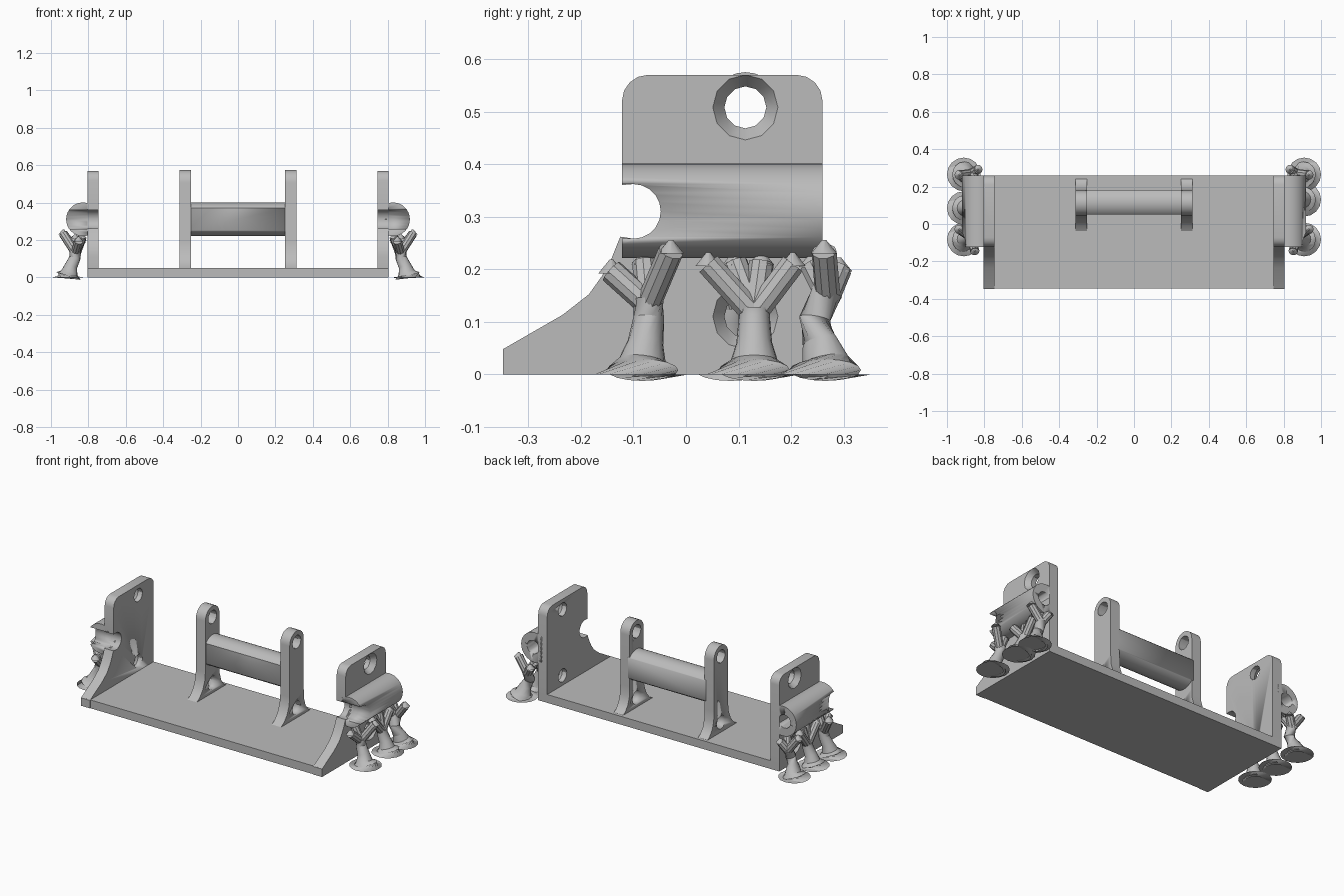
import bpy, bmesh, math
from mathutils import Vector

if "Cube" in bpy.data.objects:
    bpy.data.objects.remove(bpy.data.objects["Cube"])

gray = bpy.data.materials.new("light gray")
gray.diffuse_color = (0.5, 0.5, 0.5, 1)
gray.use_nodes = True
gray.node_tree.nodes["Principled BSDF"].inputs["Base Color"].default_value = gray.diffuse_color


def finish(bm, name, smooth=True):
    bmesh.ops.recalc_face_normals(bm, faces=bm.faces)
    me = bpy.data.meshes.new(name)
    bm.to_mesh(me)
    bm.free()
    ob = bpy.data.objects.new(name, me)
    bpy.context.collection.objects.link(ob)
    me.materials.append(gray)
    if smooth:
        bpy.ops.object.select_all(action='DESELECT')
        ob.select_set(True)
        bpy.context.view_layer.objects.active = ob
        bpy.ops.object.shade_smooth_by_angle(angle=math.radians(30))
    return ob


def plate(name, profile, x0, x1):
    """Extrude a (y, z) outline along x."""
    bm = bmesh.new()
    f = bm.faces.new([bm.verts.new((x0, y, z)) for y, z in profile])
    r = bmesh.ops.extrude_face_region(bm, geom=[f])
    vs = [v for v in r["geom"] if isinstance(v, bmesh.types.BMVert)]
    bmesh.ops.translate(bm, verts=vs, vec=(x1 - x0, 0, 0))
    return finish(bm, name)


def tube(name, rings, sides=12):
    """Skin rings given as (centre, radius), each square to the path."""
    bm = bmesh.new()
    pts = [Vector(c) for c, r in rings]
    axis = pts[-1] - pts[0]
    loops = []
    for i, (c, r) in enumerate(rings):
        d = pts[min(i + 1, len(pts) - 1)] - pts[max(i - 1, 0)]
        if i == 0 and axis.z > 0.05:
            d = Vector((0, 0, 1)) if r > 0.06 else d
        q = axis.to_track_quat('Z', 'Y') if d.length < 1e-6 else d.to_track_quat('Z', 'Y')
        loops.append([bm.verts.new(pts[i] + q @ Vector((r * math.cos(t), r * math.sin(t), 0)))
                      for t in [2 * math.pi * k / sides for k in range(sides)]])
    for a, b in zip(loops, loops[1:]):
        for k in range(sides):
            bm.faces.new((a[k], a[(k + 1) % sides], b[(k + 1) % sides], b[k]))
    bm.faces.new(loops[0])
    bm.faces.new(loops[-1])
    return finish(bm, name)


def cut(ob, cutters, op='DIFFERENCE'):
    for c in cutters:
        m = ob.modifiers.new("cut", 'BOOLEAN')
        m.object, m.operation, m.solver = c, op, 'EXACT'
    bpy.context.view_layer.objects.active = ob
    for m in list(ob.modifiers):
        if m.type == 'BOOLEAN':
            bpy.ops.object.modifier_apply(modifier=m.name)
    for c in cutters:
        bpy.data.objects.remove(c)


def arc(cy, cz, r, a0, a1, n):
    return [(cy + r * math.cos(math.radians(a0 + (a1 - a0) * k / n)),
             cz + r * math.sin(math.radians(a0 + (a1 - a0) * k / n))) for k in range(n + 1)]


HY = 0.113            # hole line
HOLES = (0.508, 0.11)  # hole heights

# base slab
plate("base", [(-0.345, 0), (0.26, 0), (0.26, 0.05), (-0.345, 0.05)], -0.805, 0.805)

# end plate outline: sloped foot, rope notch, rounded top
end_outline = ([(-0.348, 0), (0.26, 0)] + arc(0.21, 0.52, 0.05, 0, 90, 4)
               + arc(-0.072, 0.52, 0.05, 90, 180, 4)
               + [(-0.122, 0.36)] + arc(-0.1, 0.31, 0.052, 90, -90, 10)
               + [(-0.125, 0.262), (-0.142, 0.22), (-0.16, 0.187), (-0.185, 0.152),
                  (-0.235, 0.113), (-0.348, 0.048)])

for s in (1, -1):
    side = "right" if s > 0 else "left"
    wall = plate(side + "_end_plate", end_outline, s * 0.745, s * 0.805)
    # countersunk holes, wide on the outer face
    cut(wall, [tube("cutter", [((s * 0.73, HY, z), 0.04), ((s * 0.775, HY, z), 0.04),
                               ((s * 0.805, HY, z), 0.062), ((s * 0.82, HY, z), 0.062)])
               for z in HOLES])

    # bored barrel on the outside, notched in line with the plate
    barrel = tube(side + "_barrel", [((s * 0.829, -0.122, 0.311), 0.09),
                                     ((s * 0.829, 0.26, 0.311), 0.09)], 32)
    cut(barrel, [tube("cutter", [((s * 0.84, 0.0, 0.311), 0.04), ((s * 0.84, 0.3, 0.311), 0.04)], 16),
                 plate("cutter", [(-0.2, 0.258)] + arc(-0.1, 0.31, 0.052, -90, 90, 10) + [(-0.2, 0.362)],
                       s * 0.7, s * 1.0),
                 plate("cutter", [(-0.3, 0.1), (0.4, 0.1), (0.4, 0.5), (-0.3, 0.5)],
                       s * 0.6, s * 0.78)])

# inner brackets with flared feet
bracket_outline = ([(-0.045, 0.045), (0.25, 0.045), (0.222, 0.062), (0.197, 0.095), (0.183, 0.14), (0.18, 0.2)]
                   + arc(HY, 0.508, 0.067, 0, 180, 12)
                   + [(0.046, 0.2), (0.04, 0.15), (0.02, 0.1), (-0.01, 0.065)])
for s in (1, -1):
    b = plate(("right" if s > 0 else "left") + "_bracket", bracket_outline, s * 0.25, s * 0.313)
    cut(b, [tube("cutter", [((s * 0.2, HY, z), 0.04), ((s * 0.4, HY, z), 0.04)])
            for z in HOLES])

# cross bar: round above and below, flattened front and back
bar = tube("cross_bar", [((-0.26, 0.116, 0.312), 0.09), ((0.26, 0.116, 0.312), 0.09)], 32)
cut(bar, [plate("cutter", [(0.05, 0.1), (0.183, 0.1), (0.183, 0.5), (0.05, 0.5)], -0.4, 0.4)],
    'INTERSECT')


def support(side, s, n, y, bend, fork, tips):
    """Tree support: disc foot, bent trunk, cone-tipped branches."""
    name = f"{side}_support_{n}"
    tube(name + "_trunk", [((s * 0.91, y, 0), 0.09), ((s * 0.907, y, 0.008), 0.068),
                           ((s * 0.902, y, 0.025), 0.045), ((s * 0.893, y + bend * 0.5, 0.06), 0.034),
                           ((s * 0.872, y + bend, 0.105), 0.03),
                           ((s * 0.87, fork[0], fork[1]), 0.03)], 16)
    for k, (tx, ty, tz) in enumerate(tips):
        a = Vector((s * 0.87, fork[0], fork[1] - 0.012))
        b = Vector((s * tx, ty, tz))
        base = b - (b - a).normalized() * 0.012
        base.z = min(base.z, tz - 0.022)
        tube(f"{name}_branch_{k}", [(a, 0.024), (base, 0.024)], 10)
        tube(f"{name}_tip_{k}", [(base - Vector((0, 0, 0.004)), 0.026),
                                 (Vector((base.x, base.y, tz)), 0.004)], 10)


# three supports under each barrel
for s, mid in ((1, 0.13), (-1, 0.085)):
    side = "right" if s > 0 else "left"
    support(side, s, 1, -0.083, 0.012, (-0.072, 0.145),
            [(0.85, -0.15, 0.218), (0.94, -0.025, 0.256), (0.83, -0.08, 0.235)])
    support(side, s, 2, mid, 0, (mid, 0.125),
            [(0.87, mid - 0.095, 0.232), (0.83, mid - 0.04, 0.234),
             (0.84, mid + 0.015, 0.234), (0.87, mid + 0.08, 0.232)])
    support(side, s, 3, 0.265, -0.02, (0.27, 0.16),
            [(0.94, 0.262, 0.256), (0.83, 0.295, 0.222), (0.84, 0.235, 0.23)])
